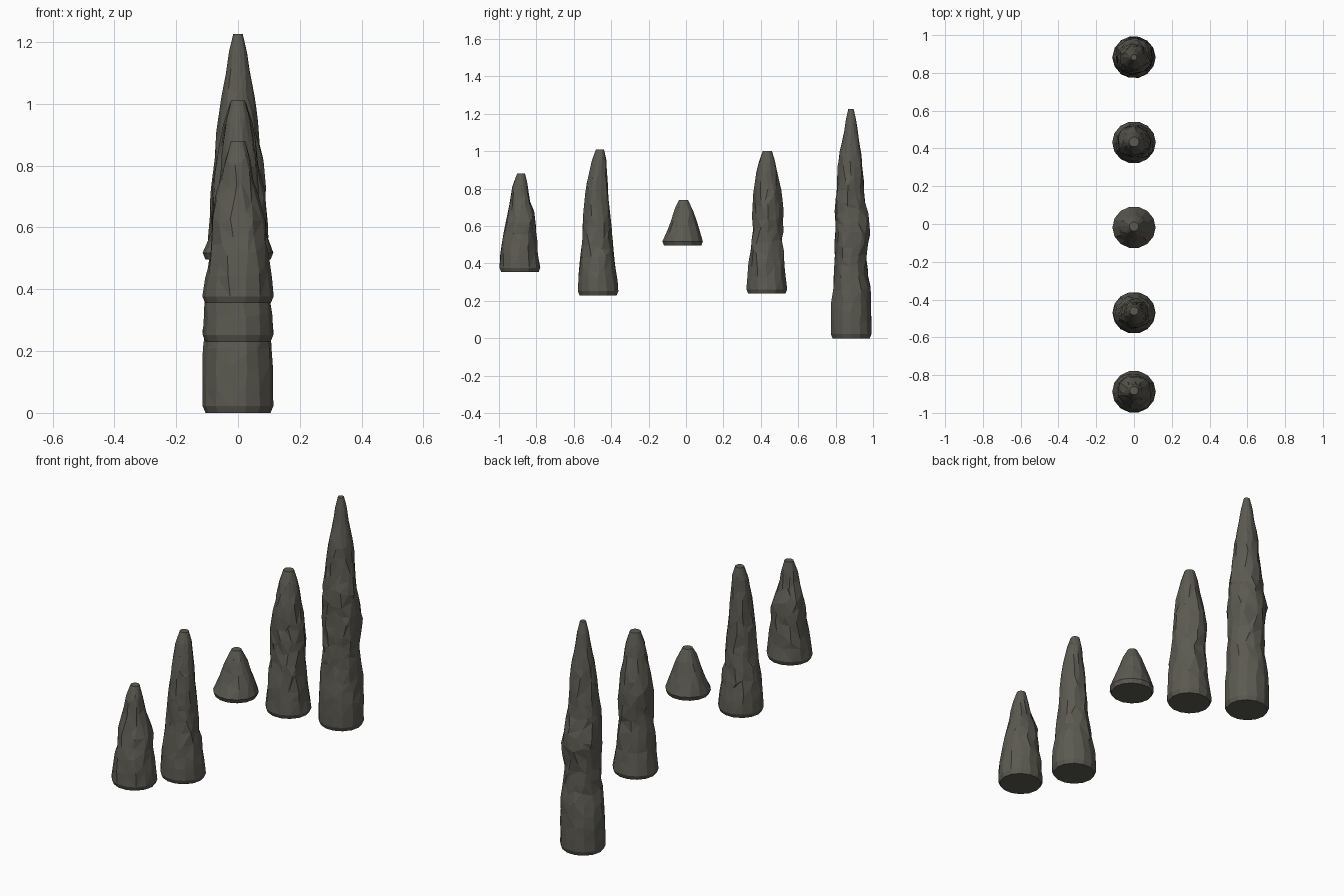
import bpy, bmesh, math, random
from mathutils import Vector, noise

cube = bpy.data.objects.get("Cube")
if cube:
    bpy.data.objects.remove(cube, do_unlink=True)

# One dark stone colour for all spires
stone = bpy.data.materials.new("dark_stone")
stone.use_nodes = True
colour = (0.105, 0.101, 0.083, 1)
stone.diffuse_color = colour
stone.node_tree.nodes["Principled BSDF"].inputs["Base Color"].default_value = colour

SIDES = 14
STEP = 0.06


def sample(profile, z):
    """Interpolate (lean, radius) of a profile at height z."""
    for a, b in zip(profile, profile[1:]):
        if z <= b[0]:
            t = (z - a[0]) / (b[0] - a[0])
            return a[1] + t * (b[1] - a[1]), a[2] + t * (b[2] - a[2])
    return profile[-1][1:]


def spire(name, y, profile, seed, rough):
    """Loft a roughly chiselled stone spire; profile rows are height, lean, radius."""
    rng = random.Random(seed)
    bottom, top = profile[0][0], profile[-1][0]
    count = max(4, round((top - bottom) / STEP))
    bm = bmesh.new()
    rings = []
    for i in range(count + 1):
        t = i / count
        z = bottom + t * (top - bottom)
        # Only the middle of the shaft is roughened
        wild = min(1, 4 * t, 5 * (1 - t))
        ring = []
        for s in range(SIDES):
            a = math.tau * (s + 0.35 * wild * rng.uniform(-1, 1)) / SIDES
            h = z + wild * rng.uniform(-0.4, 0.4) * (top - bottom) / count
            lean, r = sample(profile, h)
            # Lumps stretched vertically make shallow flutes
            lump = noise.noise(Vector((1.6 * math.cos(a), 1.6 * math.sin(a), 5 * h + 9 * seed)))
            r *= 1 + wild * rough * (lump + rng.uniform(-0.3, 0.3))
            ring.append(bm.verts.new((1.03 * r * math.cos(a), y + lean + r * math.sin(a), h)))
        rings.append(ring)
    # Narrow worn edge under the lowest ring
    foot = [bm.verts.new((v.co.x * 0.92, y + (v.co.y - y) * 0.92, bottom - 0.022)) for v in rings[0]]
    rings.insert(0, foot)
    for low, high in zip(rings, rings[1:]):
        for s in range(SIDES):
            n = (s + 1) % SIDES
            bm.faces.new((low[s], low[n], high[n], high[s]))
    bm.faces.new(foot[::-1])
    bm.faces.new(rings[-1])
    # Irregular triangles give the chipped facets
    shaft = [f for f in bm.faces if len(f.verts) == 4]
    bmesh.ops.triangulate(bm, faces=shaft, quad_method='SHORT_EDGE')
    bmesh.ops.recalc_face_normals(bm, faces=bm.faces)
    mesh = bpy.data.meshes.new(name)
    bm.to_mesh(mesh)
    bm.free()
    mesh.materials.append(stone)
    obj = bpy.data.objects.new(name, mesh)
    bpy.context.collection.objects.link(obj)
    return obj


# Spires from front to back
spire("front_spire", -0.888, [
    (0.377, 0, .112), (.45, -.003, .104), (.55, .003, .088), (.62, .005, .083),
    (.68, .008, .075), (.72, .003, .06), (.8, 0, .044), (.85, .003, .035), (.88, .006, .022)], 1, 0.16)
spire("second_spire", -0.47, [
    (.252, 0, .111), (.35, -.002, .104), (.45, -.005, .092), (.55, -.003, .077),
    (.65, -.005, .069), (.8, -.008, .058), (.9, 0, .046), (.97, .007, .036), (1.01, .01, .022)], 2, 0.14)
spire("middle_stub", -0.015, [
    (.518, -.003, .111), (.6, .002, .08), (.68, .002, .052), (.715, .002, .042), (.74, .002, .024)], 3, 0.1)
spire("fourth_spire", 0.432, [
    (.262, 0, .112), (.35, -.002, .102), (.45, -.004, .093), (.55, -.004, .083),
    (.65, .003, .085), (.75, .003, .079), (.85, -.002, .061), (.95, 0, .043), (1, .003, .026)], 4, 0.16)
spire("tall_back_spire", 0.885, [
    (.022, -.002, .111), (.17, -.002, .109), (.36, -.002, .093), (.45, -.003, .092), (.59, .002, .1),
    (.71, -.01, .085), (.85, -.009, .074), (.97, -.006, .061), (1.1, -.003, .038),
    (1.2, -.003, .024), (1.225, -.003, .015)], 5, 0.15)
